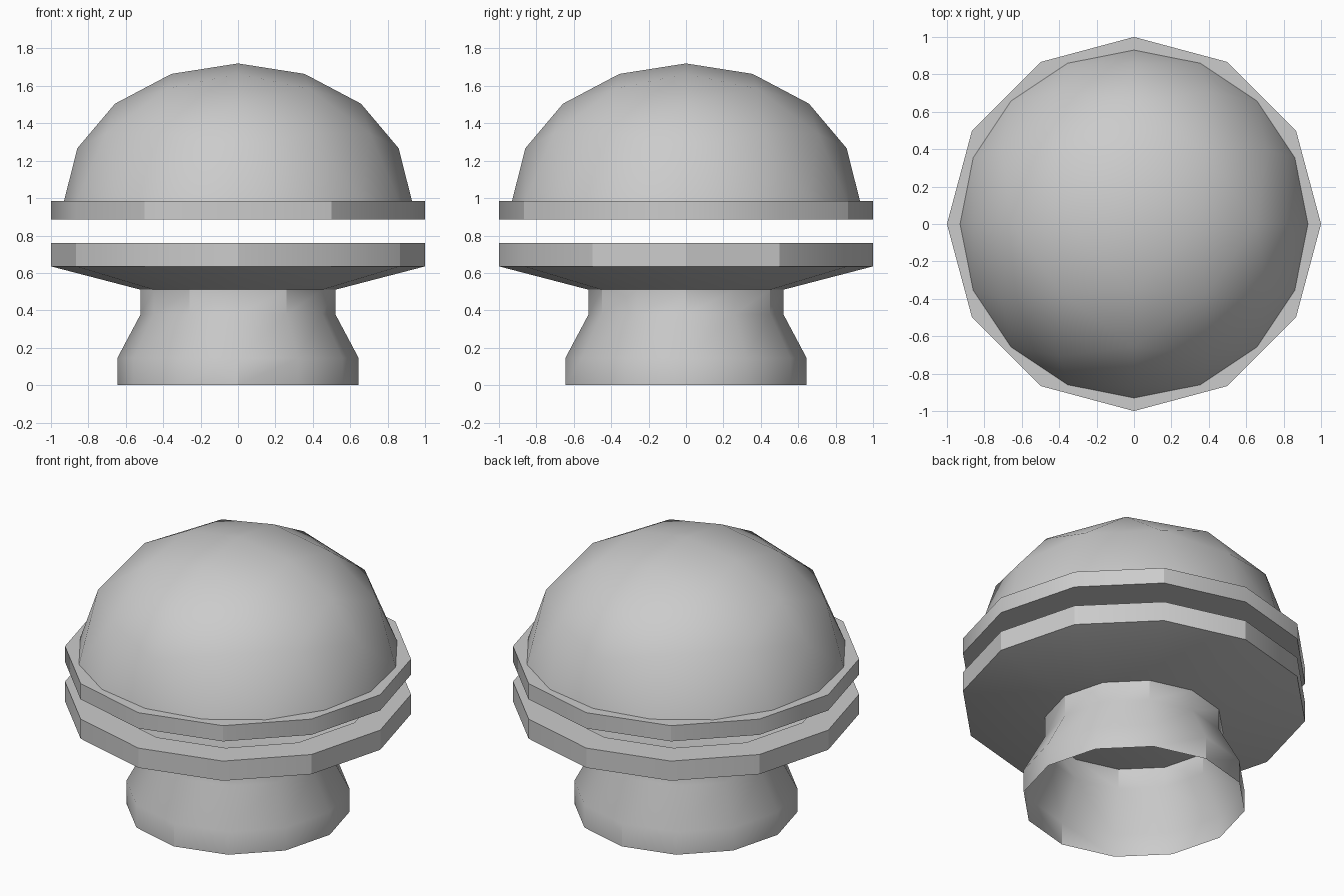
import bpy, bmesh, math
from mathutils import Vector

cube = bpy.data.objects.get("Cube")
if cube:
    bpy.data.objects.remove(cube, do_unlink=True)

grey = bpy.data.materials.new("light grey")
grey.use_nodes = True
COLOUR = (0.6, 0.6, 0.6, 1)
grey.diffuse_color = COLOUR
grey.node_tree.nodes["Principled BSDF"].inputs["Base Color"].default_value = COLOUR


def finish(name, bm):
    mesh = bpy.data.meshes.new(name)
    bm.to_mesh(mesh)
    bm.free()
    mesh.materials.append(grey)
    ob = bpy.data.objects.new(name, mesh)
    bpy.context.collection.objects.link(ob)
    bpy.ops.object.select_all(action='DESELECT')
    bpy.context.view_layer.objects.active = ob
    ob.select_set(True)
    bpy.ops.object.shade_smooth_by_angle(angle=math.radians(30))
    return ob


def lathe(name, profile, cap_first=False, cap_last=False, sides=12):
    """Revolve (radius, z) points, listed bottom to top along the outside."""
    bm = bmesh.new()
    turn = [2 * math.pi * i / sides for i in range(sides)]
    rings = [[bm.verts.new((r * math.cos(a), r * math.sin(a), z)) for a in turn]
             for r, z in profile]
    for low, high in zip(rings, rings[1:]):
        for i in range(sides):
            j = (i + 1) % sides
            bm.faces.new((low[i], low[j], high[j], high[i]))
    if cap_first:
        bm.faces.new(rings[0][::-1])
    if cap_last:
        bm.faces.new(rings[-1])
    return finish(name, bm)


def octa_dome(name, radius, height, base_z, n=4):
    """Half sphere of triangles: each row has one segment fewer per quarter."""
    bm = bmesh.new()
    rows = []
    for i in range(n):
        lat = math.pi / 2 * i / n
        row = []
        for q in range(4):
            ends = [Vector((math.cos(lat) * math.cos(a), math.cos(lat) * math.sin(a), math.sin(lat)))
                    for a in (q * math.pi / 2, (q + 1) * math.pi / 2)]
            for k in range(n - i):
                p = ends[0].slerp(ends[1], k / (n - i))
                row.append(bm.verts.new((p.x * radius, p.y * radius, base_z + p.z * height)))
        rows.append(row)
    rows.append([bm.verts.new((0, 0, base_z + height))])
    for i in range(n):
        low, high, m = rows[i], rows[i + 1], n - i
        for q in range(4):
            for k in range(m):
                a, b = low[q * m + k], low[(q * m + k + 1) % len(low)]
                top = high[(q * (m - 1) + k) % len(high)]
                bm.faces.new((a, b, top))
                if k < m - 1:
                    bm.faces.new((b, high[(q * (m - 1) + k + 1) % len(high)], top))
    return finish(name, bm)


# Open flared foot and neck
lathe("foot", [(0.645, 0), (0.645, 0.145), (0.52, 0.38), (0.52, 0.51)])

# Shallow dish with a flat rim, closed over the neck
lathe("lower_dish", [(0.52, 0.51), (1, 0.635), (1, 0.76), (0.82, 0.76)], cap_first=True)

# Floating plate that carries the dome
lathe("upper_plate", [(1, 0.885), (1, 0.985)], cap_first=True, cap_last=True)

# Faceted dome
octa_dome("dome", 0.93, 0.735, 0.985)
